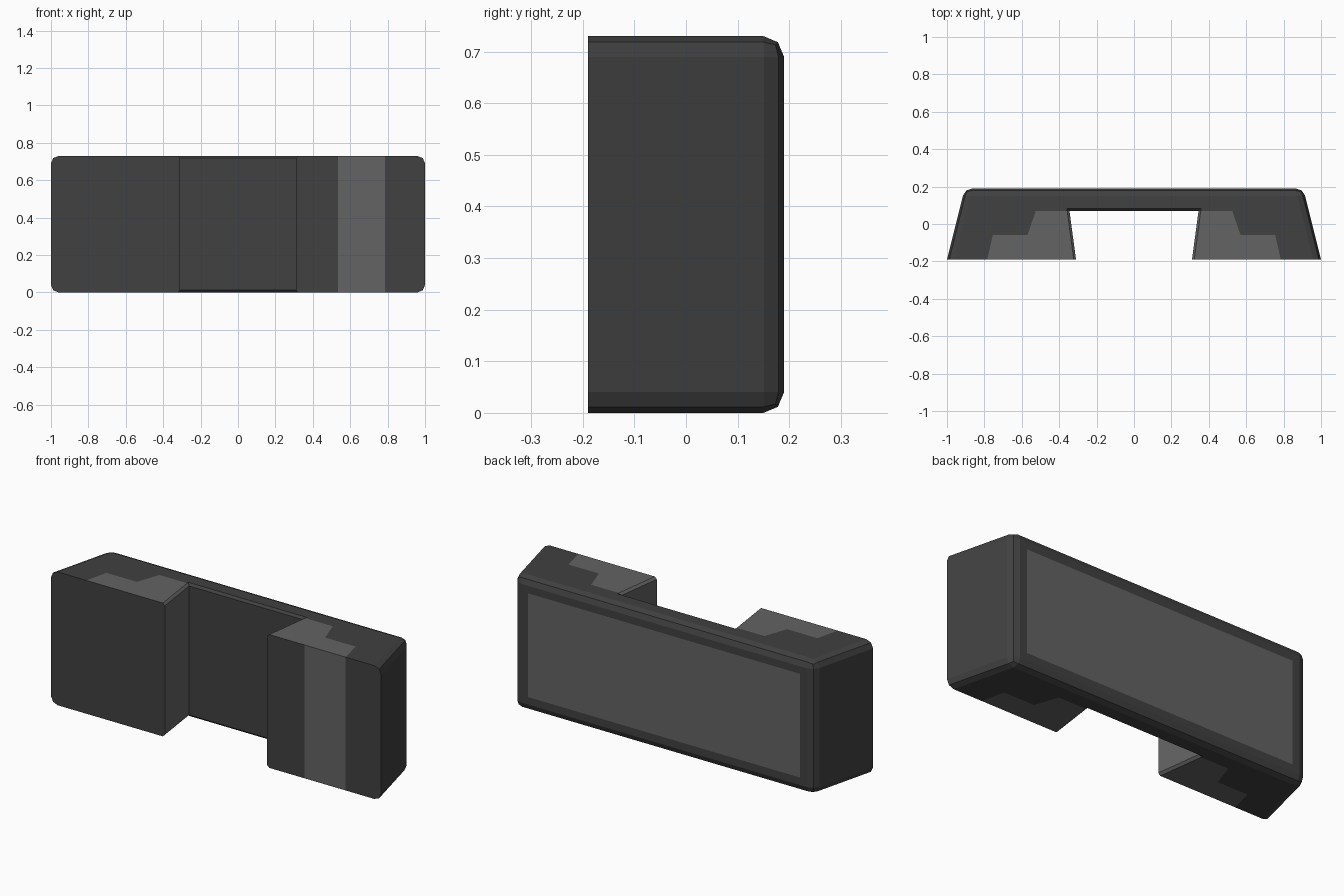
import bpy, bmesh
from mathutils import Vector

if "Cube" in bpy.data.objects:
    bpy.data.objects.remove(bpy.data.objects["Cube"])

H = 0.73          # height
F, B = -0.19, 0.19  # front and back planes
SLOT = 0.07       # depth plane of the slot's back wall

# U-shaped plan outline, mirrored from its right half
half = [(0.345, SLOT), (0.31, F), (1.0, F), (0.905, B)]
outline = half + [(-x, y) for x, y in reversed(half)]

# stepped light patch on each leg, right side
patch = [(0.785, F), (0.755, -0.06), (0.57, -0.06), (0.525, SLOT)]


def material(name, v):
    m = bpy.data.materials.new(name)
    m.diffuse_color = (v, v, v, 1)
    m.use_nodes = True
    m.node_tree.nodes["Principled BSDF"].inputs["Base Color"].default_value = m.diffuse_color
    return m


bm = bmesh.new()
base = bm.faces.new([bm.verts.new((x, y, 0)) for x, y in outline])
ext = bmesh.ops.extrude_face_region(bm, geom=[base])
bmesh.ops.translate(bm, vec=(0, 0, H),
                    verts=[g for g in ext["geom"] if isinstance(g, bmesh.types.BMVert)])
bmesh.ops.recalc_face_normals(bm, faces=bm.faces)


def edge_is(e, kind):
    a, b = (v.co for v in e.verts)
    upright = abs(a.z - b.z) > 0.1
    inner = max(abs(a.x), abs(b.x)) < 0.4
    if kind == "outer":
        back = max(a.y, b.y) > 0.18
        return back and not inner
    return inner and not upright


# rounded outer edges, small chamfer round the slot
for kind, width, seg in (("outer", 0.04, 2), ("slot", 0.012, 1)):
    bmesh.ops.bevel(bm, geom=[e for e in bm.edges if edge_is(e, kind)],
                    offset=width, offset_type='OFFSET', segments=seg,
                    profile=0.5, affect='EDGES')

# light back panel
bm.normal_update()
back = max((f for f in bm.faces if f.normal.y > 0.99), key=lambda f: f.calc_area())
bmesh.ops.inset_region(bm, faces=[back], thickness=0.058)
back.material_index = 1


# cut the colour borders into the surface
def cut(co, no):
    bmesh.ops.bisect_plane(bm, geom=bm.verts[:] + bm.edges[:] + bm.faces[:],
                           plane_co=co, plane_no=no, dist=1e-5)


for s in (1, -1):
    for (x0, y0), (x1, y1) in (patch[0:2], patch[2:4]):
        d = Vector((s * (x1 - x0), y1 - y0, 0))
        cut((s * x0, y0, 0), Vector((d.y, -d.x, 0)))
for y in (-0.06, SLOT):
    cut((0, y, 0), (0, 1, 0))
cut((0.535, 0, 0), (1, 0, 0))


def in_patch(c):
    x, y = abs(c.x), c.y
    if x < 0.3 or y > SLOT - 1e-3:
        return False
    (x0, y0), (x1, y1) = patch[0:2] if y < -0.06 else patch[2:4]
    return x < x0 + (x1 - x0) * (y - y0) / (y1 - y0)


# light leg patches, inner walls and the stripe on the right leg
bm.normal_update()
for f in bm.faces:
    c = f.calc_center_median()
    if f.normal.y < -0.9:
        if c.y < F + 0.01 and 0.535 < c.x < 0.785:
            f.material_index = 1
    elif in_patch(c):
        f.material_index = 1

mesh = bpy.data.meshes.new("bracket_body")
bm.to_mesh(mesh)
bm.free()
mesh.materials.append(material("dark_grey", 0.052))
mesh.materials.append(material("light_grey", 0.125))
bpy.context.collection.objects.link(bpy.data.objects.new("bracket_body", mesh))
